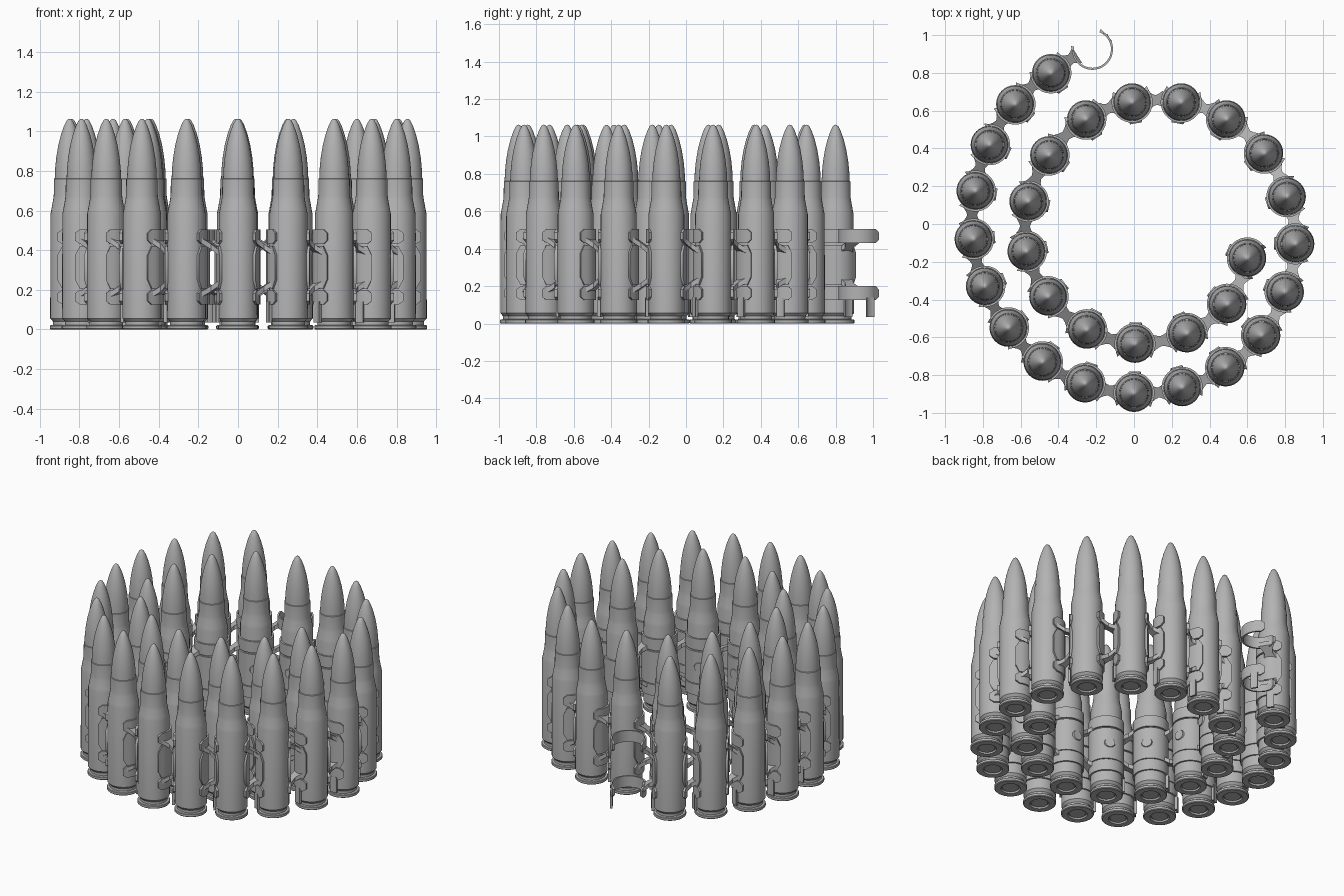
import bpy, bmesh, math
from mathutils import Vector

cube = bpy.data.objects.get("Cube")
if cube:
    bpy.data.objects.remove(cube)

grey = bpy.data.materials.new("plain grey")
grey.use_nodes = True
colour = (0.45, 0.45, 0.45, 1)
grey.diffuse_color = colour
grey.node_tree.nodes["Principled BSDF"].inputs["Base Color"].default_value = colour

# Belt path: the empty end loop first, then every cartridge along the spiral
path = [Vector(p) for p in (
    (-.22, .925), (-.44, .80), (-.63, .635), (-.765, .42), (-.84, .175), (-.85, -.08),
    (-.79, -.33), (-.665, -.55), (-.485, -.73), (-.26, -.845), (0, -.895), (.255, -.865),
    (.485, -.76), (.675, -.59), (.80, -.36), (.855, -.105), (.81, .145), (.69, .375),
    (.49, .555), (.25, .645), (-.01, .645), (-.255, .555), (-.45, .365), (-.56, .12),
    (-.57, -.145), (-.455, -.385), (-.25, -.56), (.005, -.635), (.28, -.58),
    (.495, -.425), (.60, -.18))]


def outward(i):
    """Angle pointing away from the spiral's middle at a path point."""
    step = path[min(i + 1, len(path) - 1)] - path[max(i - 1, 0)]
    return math.atan2(step.y, step.x) - math.pi / 2


def finish(bm, name, angle=35):
    bmesh.ops.recalc_face_normals(bm, faces=bm.faces)
    mesh = bpy.data.meshes.new(name)
    bm.to_mesh(mesh)
    bm.free()
    mesh.materials.append(grey)
    obj = bpy.data.objects.new(name, mesh)
    bpy.context.collection.objects.link(obj)
    bpy.ops.object.select_all(action="DESELECT")
    obj.select_set(True)
    bpy.context.view_layer.objects.active = obj
    bpy.ops.object.shade_smooth_by_angle(angle=math.radians(angle))
    return obj


def loft(bm, sections):
    """Join four-cornered sections into a closed bar."""
    rings = [[bm.verts.new(p) for p in s] for s in sections]
    for a, b in zip(rings, rings[1:]):
        for k in range(4):
            n = (k + 1) % 4
            bm.faces.new((a[k], a[n], b[n], b[k]))
    bm.faces.new(rings[0])
    bm.faces.new(rings[-1])


def band(bm, c, start, end, low, high, chamfer=.03, lip=.006):
    """Curved strip round a cartridge with chamfered, slightly lifted ends."""
    inner, outer = .098, .109
    ramp = .22
    span = end - start
    steps = max(4, int(span / .18))
    angles = [start, start + ramp] if chamfer else [start]
    stop = end - ramp if chamfer else end
    first = angles[-1]
    angles += [first + (stop - first) * k / steps for k in range(1, steps + 1)]
    if chamfer:
        angles.append(end)
    sections = []
    for k, a in enumerate(angles):
        tip = k in (0, len(angles) - 1)
        cut, lift = (chamfer, lip) if tip else (0, 0)
        d = Vector((math.cos(a), math.sin(a)))
        p, q = c + d * inner, c + d * (outer + lift)
        sections.append([(*p, low + cut), (*p, high - cut), (*q, high - cut), (*q, low + cut)])
    loft(bm, sections)


def strap(bm, a, b, out, za, zb):
    """Pinched, slanting bridge between a middle band and a side loop."""
    along = (b - a).normalized()
    side = Vector((math.cos(out), math.sin(out)))
    sections = []
    for t, width in ((0, .05), (.3, .033), (.5, .026), (.7, .033), (1, .05)):
        p = (a + along * .085).lerp(b - along * .085, t) + side * .012
        z = za + (zb - za) * t
        p, q = p - side * width, p + side * width
        sections.append([(*p, z - .014), (*p, z + .014), (*q, z + .014), (*q, z - .014)])
    loft(bm, sections)


# Cartridge: one turned profile of radius and height
profile = [(0, .006), (.05, .006), (.052, .012), (.057, .012), (.059, 0), (.096, 0), (.1, .004),
           (.1, .018), (.097, .021), (.084, .023), (.084, .04), (.098, .056), (.096, .585),
           (.092, .605), (.083, .655), (.08, .675), (.079, .76), (.075, .762), (.073, .81),
           (.067, .87), (.057, .93), (.043, .985), (.027, 1.03), (.014, 1.055),
           (.007, 1.061), (0, 1.063)]
bm = bmesh.new()
verts = [bm.verts.new((r, 0, z)) for r, z in profile]
edges = [bm.edges.new(pair) for pair in zip(verts, verts[1:])]
bmesh.ops.spin(bm, geom=verts + edges, cent=(0, 0, 0), axis=(0, 0, 1),
               angle=math.tau, steps=32, use_merge=True)
bmesh.ops.remove_doubles(bm, verts=bm.verts, dist=.0003)
cartridge = finish(bm, "cartridge_1", 25)
cartridge.location = (*path[1], 0)
for i, p in enumerate(path[2:], 2):
    copy = cartridge.copy()
    copy.name = f"cartridge_{i}"
    copy.location = (*p, 0)
    bpy.context.collection.objects.link(copy)

# Links: a middle band on one cartridge and two loops on the one before
gap = math.radians(52)
for i in range(1, len(path)):
    bm = bmesh.new()
    here, before = path[i], path[i - 1]
    out, out_before = outward(i), outward(i - 1)
    band(bm, here, out + gap, out + math.tau - gap, .205, .42, .045)
    for low, high in ((.43, .505), (.125, .2)):
        band(bm, before, out_before + gap, out_before + math.tau - gap, low, high, .018)
    # Hanging hook on the far side of the lower loop
    band(bm, before, out_before - 1.7, out_before - 1.3, .035, .14, 0)
    for za, zb in ((.385, .45), (.235, .175)):
        strap(bm, here, before, (out + out_before) / 2 if abs(out - out_before) < 3 else out, za, zb)
    # Round boss on the inner face of the middle band
    d = Vector((-math.cos(out), -math.sin(out), 0))
    spot = Vector((*here, .315)) + d * .106
    turn = d.to_track_quat("Z", "Y").to_matrix().to_4x4()
    turn.translation = spot
    bmesh.ops.create_cone(bm, cap_ends=True, segments=16, radius1=.036, radius2=.031,
                          depth=.016, matrix=turn)
    finish(bm, f"belt_link_{i}")
